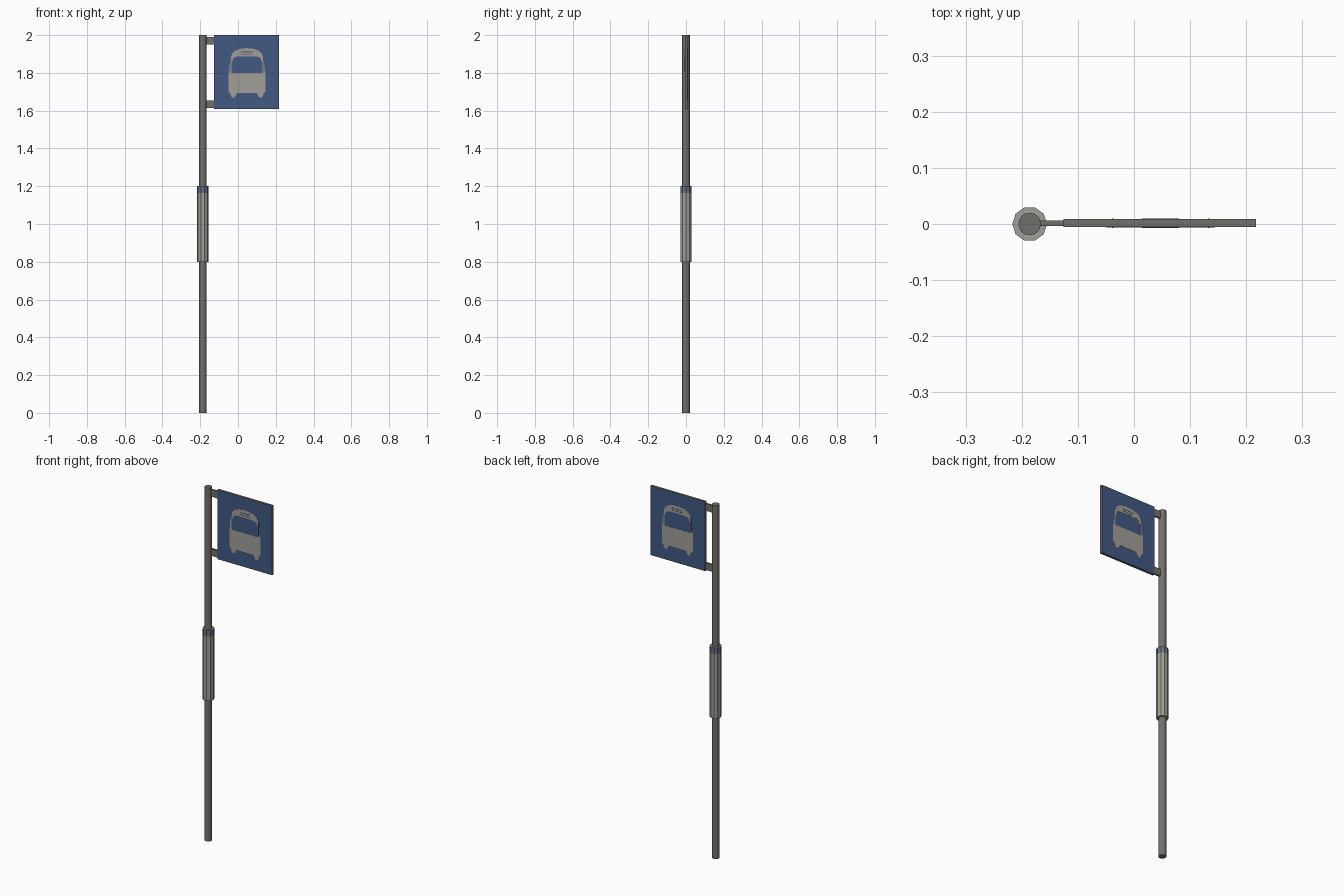
import bpy, bmesh, math

if "Cube" in bpy.data.objects:
    bpy.data.objects.remove(bpy.data.objects["Cube"])


def material(name, rgb):
    m = bpy.data.materials.new(name)
    m.diffuse_color = (*rgb, 1)
    m.use_nodes = True
    m.node_tree.nodes["Principled BSDF"].inputs["Base Color"].default_value = m.diffuse_color
    return m


GREY = material("dark grey metal", (0.17, 0.16, 0.148))
LIGHT = material("light grey", (0.36, 0.345, 0.315))
BLUE = material("sign blue", (0.055, 0.1, 0.225))
BAND = material("grey blue", (0.14, 0.165, 0.235))

POLE_X, SIGN_Y, BUS_X = -0.186, 0.0015, 0.0475
SIGN_HALF = 0.007


def finish(name, bm, mats):
    bmesh.ops.recalc_face_normals(bm, faces=bm.faces[:])
    me = bpy.data.meshes.new(name)
    bm.to_mesh(me)
    bm.free()
    for m in mats:
        me.materials.append(m)
    ob = bpy.data.objects.new(name, me)
    bpy.context.collection.objects.link(ob)
    return ob


def tube(name, r, z0, z1, sides, mat):
    bm = bmesh.new()
    rings = [[bm.verts.new((POLE_X + r * math.cos(math.tau * i / sides),
                            r * math.sin(math.tau * i / sides), z))
              for i in range(sides)] for z in (z0, z1)]
    bm.faces.new(rings[0])
    bm.faces.new(rings[1])
    for i in range(sides):
        j = (i + 1) % sides
        bm.faces.new((rings[0][i], rings[0][j], rings[1][j], rings[1][i]))
    return finish(name, bm, [mat])


def box(name, x0, x1, y0, y1, z0, z1, mats):
    bm = bmesh.new()
    bmesh.ops.create_cube(bm, size=1)
    for v in bm.verts:
        v.co = (x1 if v.co.x > 0 else x0, y1 if v.co.y > 0 else y0,
                z1 if v.co.z > 0 else z0)
    return finish(name, bm, mats)


def plate(name, outlines, mat, lift):
    """Thin plates with the given x-z outlines on both faces of the sign."""
    bm = bmesh.new()
    for side in (-1, 1):
        ya = SIGN_Y + side * (SIGN_HALF - 0.001)
        yb = SIGN_Y + side * (SIGN_HALF + lift)
        for pts in outlines:
            a = [bm.verts.new((BUS_X + x, ya, z)) for x, z in pts]
            b = [bm.verts.new((BUS_X + x, yb, z)) for x, z in pts]
            bm.faces.new(b)
            bm.faces.new(a)
            for i in range(len(pts)):
                j = (i + 1) % len(pts)
                bm.faces.new((a[i], a[j], b[j], b[i]))
    return finish(name, bm, [mat])


def mirrored(half):
    """Close a half outline that starts and ends on x = 0."""
    return half + [(-x, z) for x, z in reversed(half) if x > 0]


def rect(x0, x1, z0, z1):
    return [(x0, z0), (x1, z0), (x1, z1), (x0, z1)]


# Pole and sleeve with a coloured top band
pole = tube("pole", 0.02, 0, 2, 16, GREY)
tube("timetable_sleeve", 0.031, 0.8, 1.165, 10, LIGHT)
band = tube("sleeve_band", 0.031, 1.165, 1.2, 10, BAND)
band.data.materials.append(LIGHT)
for p in band.data.polygons:
    if p.normal.z > 0.5:
        p.material_index = 1
for p in pole.data.polygons:
    p.use_smooth = abs(p.normal.z) < 0.5
for e in pole.data.edges:
    z = [pole.data.vertices[i].co.z for i in e.vertices]
    e.use_edge_sharp = z[0] == z[1]

# Sign board: blue faces, grey edges
board = box("sign_board", -0.126, 0.217, SIGN_Y - SIGN_HALF, SIGN_Y + SIGN_HALF,
            1.608, 2.0, [GREY, BLUE])
for p in board.data.polygons:
    p.material_index = int(abs(p.normal.y) > 0.5)

# Brackets between pole and board
for name, z in (("upper_bracket", 1.97), ("lower_bracket", 1.635)):
    box(name, -0.175, -0.12, SIGN_Y - 0.005, SIGN_Y + 0.005, z - 0.02, z + 0.02, [GREY])

# Bus pictogram: roof, lower body with wheels, window pillars
roof = mirrored([(0, 1.931), (0.035, 1.928), (0.062, 1.918), (0.08, 1.9),
                 (0.09, 1.86), (0.078, 1.86), (0.07, 1.88), (0.055, 1.886), (0, 1.888)])
body = mirrored([(0, 1.8), (0.097, 1.8), (0.097, 1.7), (0.088, 1.69), (0.082, 1.672),
                 (0.066, 1.668), (0.053, 1.693), (0, 1.693)])
pillar = [(0.081, 1.8), (0.095, 1.8), (0.09, 1.86), (0.081, 1.86)]
plate("bus_picture", [roof, body, pillar, [(-x, z) for x, z in pillar]], LIGHT, 0.0008)

# Thin blue lines cut into the picture: roof slots and door seams
lines = [rect(-0.033, 0.033, 1.909, 1.913), rect(-0.033, 0.033, 1.897, 1.901)]
for s in (-1, 1):
    lines.append(rect(s * 0.084, s * 0.087, 1.805, 1.885))
plate("bus_picture_lines", lines, BLUE, 0.0014)
